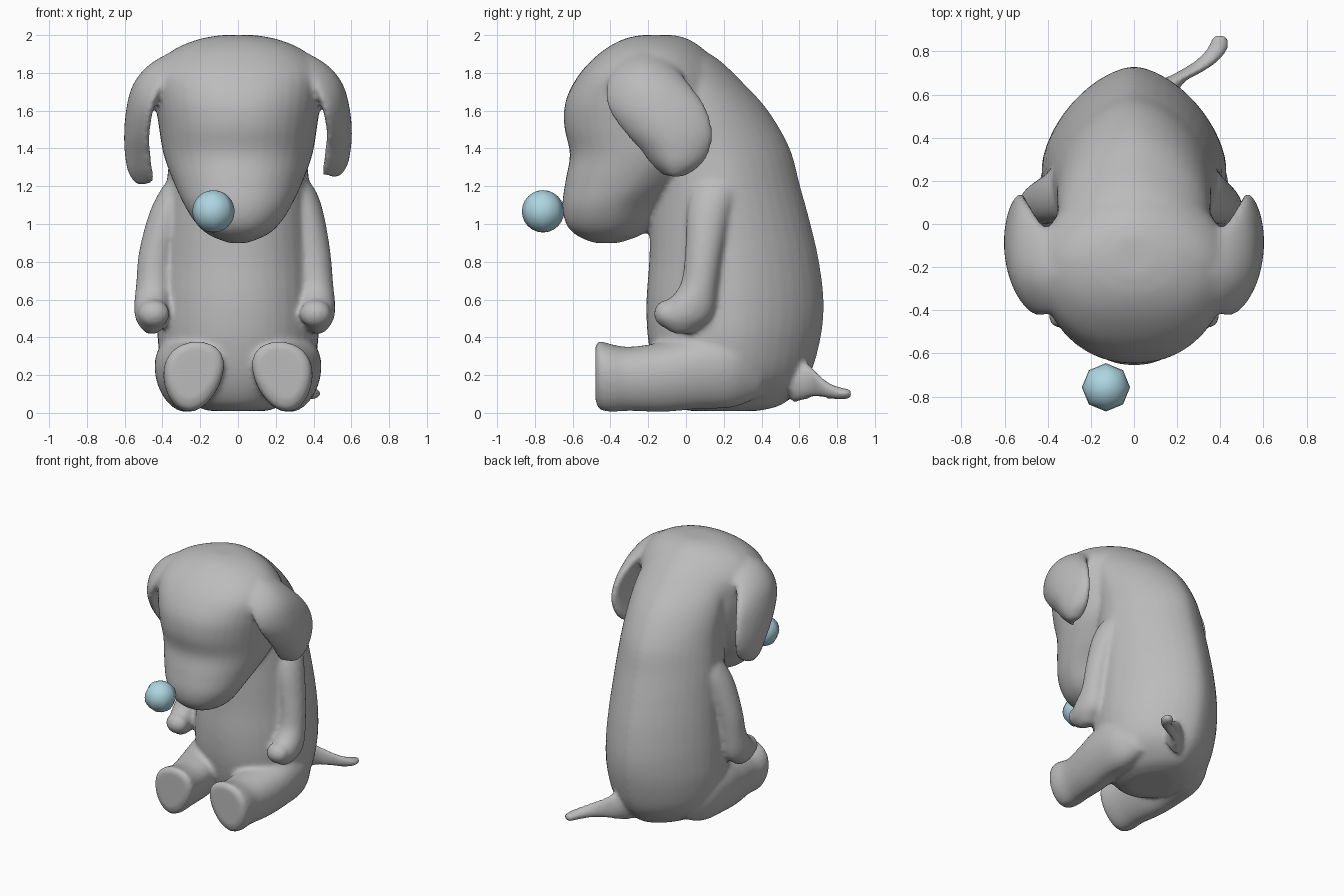
import bpy, bmesh, math
from mathutils import Vector

if "Cube" in bpy.data.objects:
    bpy.data.objects.remove(bpy.data.objects["Cube"])


def material(name, rgb):
    m = bpy.data.materials.new(name)
    m.diffuse_color = (*rgb, 1)
    m.use_nodes = True
    m.node_tree.nodes["Principled BSDF"].inputs["Base Color"].default_value = m.diffuse_color
    return m


grey = material("soft grey", (0.5, 0.5, 0.5))
blue = material("pale blue", (0.42, 0.67, 0.76))


def spline(rows, steps=5):
    """Catmull-Rom interpolation of section rows."""
    out = []
    for i in range(len(rows) - 1):
        a, b, c, d = (rows[max(0, min(len(rows) - 1, i + k))] for k in (-1, 0, 1, 2))
        for s in range(steps):
            t = s / steps
            out.append([0.5 * (2 * q + (r - p) * t + (2 * p - 5 * q + 4 * r - u) * t * t
                               + (3 * q - p - 3 * r + u) * t ** 3)
                        for p, q, r, u in zip(a, b, c, d)])
    return out + [list(rows[-1])]


def loft(name, rows, along="z", power=2.0, back=None, bow=(0, 0), egg=0.0, skew=0.0,
         side=1, n=40):
    """Rows are x, y, z, half width, half depth; sections lie across one axis.
    back = superellipse power of the rear half, bow = inward bend (front, rear)."""
    bm = bmesh.new()
    rings = []
    for x, y, z, ra, rb in spline(rows):
        ring = []
        for k in range(n):
            a = 2 * math.pi * k / n
            c, s = math.cos(a), math.sin(a)
            e = 2 / (back if back and s > 0 else power)
            u = math.copysign(abs(c) ** e, c) * max(ra, 0.004)
            v = math.copysign(abs(s) ** e, s)
            u = u * (1 + egg * v) - bow[s > 0] * v * v - skew * v
            v *= max(rb, 0.004)
            p = (x + u, y + v, z) if along == "z" else (x + u, y, z + v)
            ring.append(bm.verts.new((p[0] * side, p[1], p[2])))
        rings.append(ring)
    for r, q in zip(rings, rings[1:]):
        for k in range(n):
            bm.faces.new((r[k], r[(k + 1) % n], q[(k + 1) % n], q[k]))
    bm.faces.new(rings[0])
    bm.faces.new(rings[-1])
    bmesh.ops.recalc_face_normals(bm, faces=bm.faces)
    me = bpy.data.meshes.new(name)
    bm.to_mesh(me)
    bm.free()
    ob = bpy.data.objects.new(name, me)
    bpy.context.collection.objects.link(ob)
    return ob


def blob(name, loc, size):
    bpy.ops.mesh.primitive_uv_sphere_add(segments=24, ring_count=16, location=loc)
    ob = bpy.context.object
    ob.name = name
    ob.scale = size
    return ob


# torso, rising to the neck, with a narrow rounded back
parts = [loft("dog_body", [
    (0, .20, .01, .15, .18), (0, .22, .05, .25, .30), (0, .245, .18, .38, .40),
    (0, .255, .38, .425, .455), (0, .26, .58, .425, .47), (0, .255, .8, .41, .45),
    (0, .235, 1.0, .395, .425), (0, .21, 1.2, .38, .395), (0, .18, 1.4, .36, .37),
    (0, .10, 1.6, .355, .335), (0, .03, 1.75, .335, .27), (0, -.04, 1.88, .27, .20),
    (0, -.10, 1.95, .16, .12)], power=2.1, back=1.65)]

# bowed head with muzzle
parts.append(loft("head", [
    (0, -.15, 2.0, .09, .09), (0, -.16, 1.975, .22, .18), (0, -.17, 1.91, .36, .28),
    (0, -.18, 1.8, .45, .38), (0, -.18, 1.66, .44, .455), (0, -.17, 1.52, .42, .475),
    (0, -.18, 1.37, .395, .435), (0, -.27, 1.23, .345, .368), (0, -.37, 1.1, .285, .285),
    (0, -.40, 1.0, .22, .235), (0, -.41, .94, .15, .17), (0, -.42, .9, .05, .07)],
    power=2.15, back=1.7))

# lower jaw tucked behind the muzzle
parts.append(blob("jaw", (0, -.25, 1.07), (.17, .09, .11)))

for side in (1, -1):
    left = side < 0
    d = .04 if left else 0
    # flap ears, bent over from the top of the head, open at the rear
    parts.append(loft("ear", [
        (.27, -.22, 1.915, .08, .10), (.385, -.22, 1.84, .09, .16),
        (.475, -.20, 1.74, .08, .22), (.525, -.155, 1.62, .065, .26),
        (.545, -.10, 1.5 - d / 2, .058, .24), (.54, -.06, 1.4 - d, .058, .19),
        (.525, -.05, 1.31 - d, .055, .13), (.51, -.06, 1.25 - d, .03, .05)],
        bow=(.065, .02), side=side))
    # arms hanging down, ending in paws
    o = .035 if left else 0
    parts.append(loft("arm", [
        (.27, .17, 1.28, .06, .08), (.32, .15, 1.18, .09, .12), (.36 + o / 2, .12, 1.05, .095, .115),
        (.395 + o, .095, .85, .095, .10), (.41 + o, .07, .68, .095, .10),
        (.42 + o, .02, .57, .095, .135), (.42 + o, -.01, .5, .088, .14),
        (.42 + o, -.02, .45, .06, .09), (.42 + o, -.02, .42, .03, .05)], side=side))
    parts.append(blob("toe", (side * (.41 + o), -.10, .525), (.085, .07, .075)))
    # outstretched legs with flat soles
    parts.append(loft("leg", [
        (.235, -.48, .21, .12, .14), (.235, -.46, .20, .15, .18), (.24, -.40, .185, .155, .18),
        (.24, -.30, .18, .15, .17), (.255, -.12, .19, .165, .185), (.27, .06, .22, .17, .2),
        (.26, .25, .23, .165, .2), (.24, .4, .23, .1, .14)],
        along="y", egg=.22, power=2.1, skew=.02, side=side))

# tail swept to one side
parts.append(loft("tail", [
    (.10, .56, .18, .08, .13), (.17, .655, .165, .06, .09), (.25, .70, .145, .058, .065),
    (.33, .75, .12, .056, .045), (.385, .81, .105, .05, .034), (.40, .875, .1, .034, .025)],
    along="y"))

# fuse the parts into one soft skin
bpy.ops.object.select_all(action="DESELECT")
for p in parts:
    p.select_set(True)
dog = parts[0]
bpy.context.view_layer.objects.active = dog
bpy.ops.object.join()
dog.data.materials.clear()
dog.data.materials.append(grey)
remesh = dog.modifiers.new("skin", "REMESH")
remesh.mode = "VOXEL"
remesh.voxel_size = .015
remesh.use_smooth_shade = True
soft = dog.modifiers.new("soften", "SMOOTH")
soft.factor = .5
soft.iterations = 10

# round ball in front of the muzzle
bpy.ops.mesh.primitive_uv_sphere_add(segments=8, ring_count=12, radius=.112,
                                     location=(-.13, -.757, 1.067))
ball = bpy.context.object
ball.name = "nose_ball"
ball.data.materials.append(blue)
bpy.ops.object.shade_smooth()
